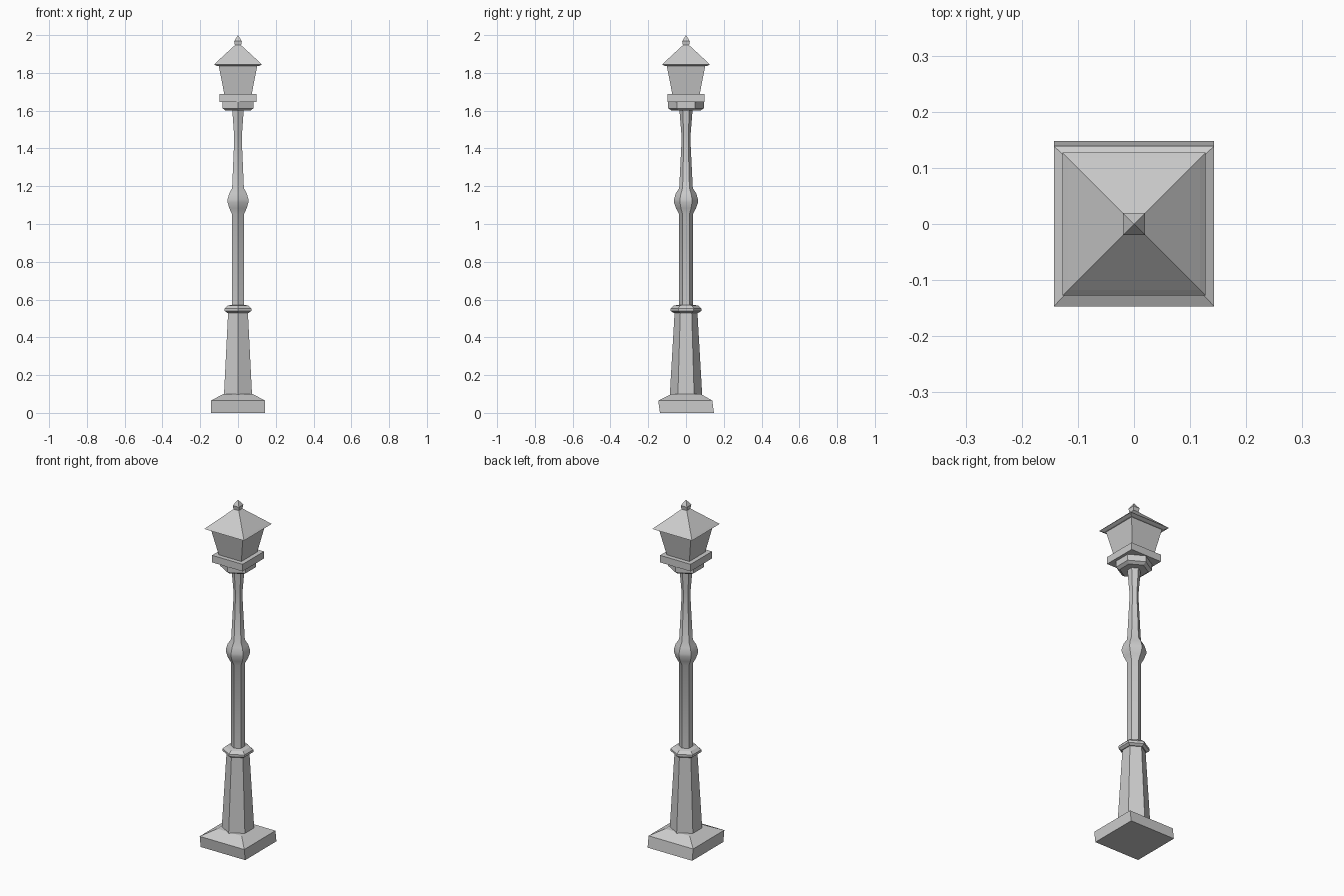
import bpy, bmesh, math

if "Cube" in bpy.data.objects:
    bpy.data.objects.remove(bpy.data.objects["Cube"])


def stack(name, sides, rings, square=False, smooth=None):
    """Loft regular polygons; rings are (radius or half width, z[, y offset])."""
    bm = bmesh.new()
    loops = []
    start = math.pi / 4 if square else math.pi / 2
    for ring in rings:
        r, z = ring[0], ring[1]
        dy = ring[2] if len(ring) > 2 else 0
        r *= math.sqrt(2) if square else 1
        if r == 0:
            loops.append([bm.verts.new((0, dy, z))])
            continue
        loops.append([bm.verts.new((r * math.cos(start + 2 * math.pi * i / sides),
                                    r * math.sin(start + 2 * math.pi * i / sides) + dy, z))
                      for i in range(sides)])
    for a, b in zip(loops, loops[1:]):
        for i in range(sides):
            j = (i + 1) % sides
            if len(b) == 1:
                bm.faces.new((a[i], a[j], b[0]))
            else:
                bm.faces.new((a[i], a[j], b[j], b[i]))
    bm.faces.new(loops[0][::-1])
    if len(loops[-1]) > 1:
        bm.faces.new(loops[-1])
    bmesh.ops.recalc_face_normals(bm, faces=bm.faces)
    mesh = bpy.data.meshes.new(name)
    bm.to_mesh(mesh)
    bm.free()
    obj = bpy.data.objects.new(name, mesh)
    bpy.context.collection.objects.link(obj)
    if smooth:
        bpy.ops.object.select_all(action='DESELECT')
        obj.select_set(True)
        bpy.context.view_layer.objects.active = obj
        bpy.ops.object.shade_smooth_by_angle(angle=math.radians(smooth))
    return obj


# Square foot, very slightly skewed, with a sloped top
stack("foot", 4, [(0.143, 0, 0.005), (0.143, 0.065, -0.004), (0.078, 0.1)], square=True)

# Tapered hexagonal pedestal and its collar
stack("pedestal", 6, [(0.086, 0.09), (0.06, 0.54)])
stack("collar", 6, [(0.066, 0.53), (0.081, 0.54), (0.081, 0.553), (0.064, 0.568), (0.04, 0.572)])

# Hexagonal shaft with a rounded knop and a narrow waist
stack("shaft", 6, [(0.036, 0.56), (0.036, 1.052), (0.053, 1.083), (0.064, 1.115),
                   (0.064, 1.13), (0.054, 1.162), (0.036, 1.19), (0.024, 1.43),
                   (0.024, 1.47), (0.035, 1.605)], smooth=40)

# Hexagonal capital and square tray under the lantern
stack("capital", 6, [(0.075, 1.6), (0.094, 1.612), (0.094, 1.65)])
stack("tray", 4, [(0.098, 1.647), (0.098, 1.688)], square=True)

# Flaring lantern, overhanging roof and pointed finial
stack("lantern", 4, [(0.071, 1.68), (0.103, 1.842)], square=True)
stack("roof", 4, [(0.111, 1.836), (0.127, 1.844), (0.118, 1.853), (0.016, 1.947)], square=True)
stack("finial", 4, [(0.015, 1.935), (0.02, 1.968), (0, 2.0)], square=True)
